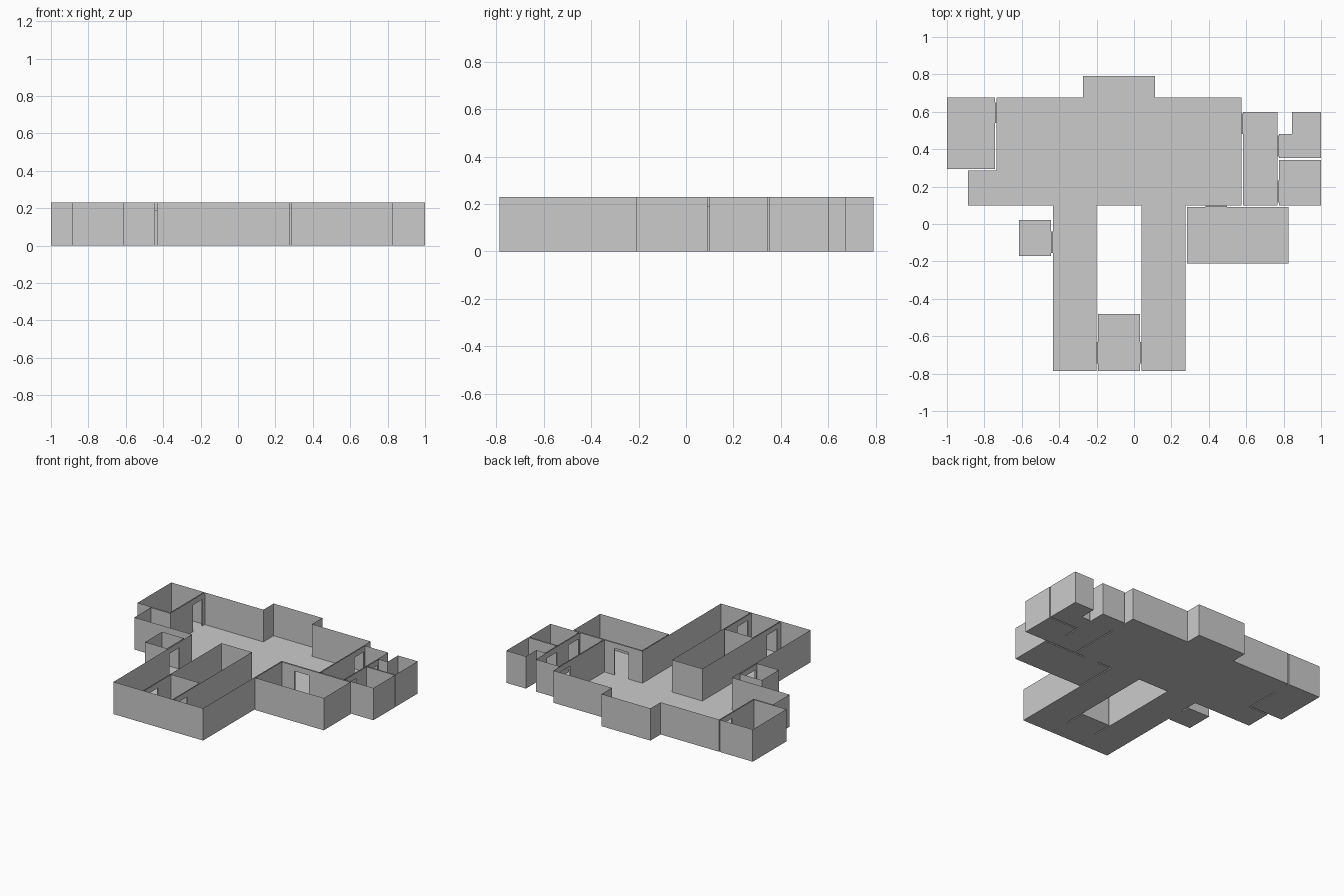
import bpy
import bmesh

cube = bpy.data.objects.get("Cube")
if cube:
    bpy.data.objects.remove(cube, do_unlink=True)

WALL, DOOR = 0.23, 0.19

grey = bpy.data.materials.new("plain_grey")
grey.use_nodes = True
grey.diffuse_color = (0.6, 0.6, 0.6, 1)
grey.node_tree.nodes["Principled BSDF"].inputs["Base Color"].default_value = (0.6, 0.6, 0.6, 1)


def finish(name, bm):
    bmesh.ops.remove_doubles(bm, verts=bm.verts, dist=0.0001)
    mesh = bpy.data.meshes.new(name)
    bm.to_mesh(mesh)
    bm.free()
    mesh.materials.append(grey)
    bpy.context.collection.objects.link(bpy.data.objects.new(name, mesh))


def face(bm, pts):
    bm.faces.new([bm.verts.new(p) for p in pts])


def wall(bm, a, b, low, high):
    """Upright panel from plan point a to b."""
    face(bm, [(*b, low), (*a, low), (*a, high), (*b, high)])


def rect(x0, x1, y0, y1):
    return [(x0, y0), (x1, y0), (x1, y1), (x0, y1)]


# Doorways: passing axis, then x and y ranges
doorways = {
    "corner_room_doorway": (0, (-0.743, -0.735), (0.54, 0.65)),
    "closet_doorway": (0, (-0.443, -0.433), (-0.155, -0.04)),
    "front_room_left_doorway": (0, (0.033, 0.04), (-0.745, -0.63)),
    "front_room_right_doorway": (0, (-0.2, -0.193), (-0.745, -0.63)),
    "passage_doorway": (0, (0.575, 0.583), (0.48, 0.59)),
    "back_room_doorway": (0, (0.767, 0.775), (0.36, 0.473)),
    "side_room_doorway": (0, (0.767, 0.775), (0.115, 0.233)),
    "wide_room_doorway": (1, (0.383, 0.497), (0.09, 0.1)),
}

# Room outlines, counter-clockwise
rooms = {
    "main_hall": [
        (-0.735, 0.675), (-0.735, 0.285), (-0.888, 0.285), (-0.888, 0.1),
        (-0.433, 0.1), (-0.433, -0.787), (-0.2, -0.787), (-0.2, 0.1),
        (0.04, 0.1), (0.04, -0.787), (0.275, -0.787), (0.275, 0.1),
        (0.575, 0.1), (0.575, 0.675), (0.113, 0.675), (0.113, 0.79),
        (-0.272, 0.79), (-0.272, 0.675)],
    "corner_room": rect(-1, -0.743, 0.295, 0.675),
    "closet": rect(-0.615, -0.443, -0.17, 0.022),
    "front_room": rect(-0.193, 0.033, -0.787, -0.48),
    "passage": rect(0.583, 0.767, 0.1, 0.6),
    "back_room": [(0.775, 0.352), (1, 0.352), (1, 0.6),
                  (0.845, 0.6), (0.845, 0.482), (0.775, 0.482)],
    "side_room": rect(0.775, 1, 0.1, 0.343),
    "wide_room": rect(0.283, 0.825, -0.21, 0.09),
}


def build_room(name, pts):
    bm = bmesh.new()
    face(bm, [(*p, 0) for p in pts])
    for a, b in zip(pts, pts[1:] + pts[:1]):
        across = 0 if a[0] == b[0] else 1
        along = 1 - across
        lo, hi = sorted((a[along], b[along]))
        cuts = []
        for axis, *spans in doorways.values():
            s, e = spans[along]
            if axis == across and a[across] in spans[across] and lo <= s and e <= hi:
                cuts.append((s, e))
        # Solid stretches between openings, with a lintel over each opening
        stops = [lo] + [v for c in sorted(cuts) for v in c] + [hi]
        for i, (s, e) in enumerate(zip(stops, stops[1:])):
            if a[along] > b[along]:
                s, e = e, s
            p, q = [0, 0], [0, 0]
            p[across] = q[across] = a[across]
            p[along], q[along] = s, e
            wall(bm, p, q, DOOR if i % 2 else 0, WALL)
    finish(name, bm)


def build_doorway(name, axis, xs, ys):
    bm = bmesh.new()
    corners = rect(*xs, *ys)
    face(bm, [(*p, 0) for p in corners])
    face(bm, [(*p, DOOR) for p in reversed(corners)])
    # Jambs on the two sides that are not passed through
    for i in ((0, 2) if axis == 0 else (1, 3)):
        wall(bm, corners[i], corners[(i + 1) % 4], 0, DOOR)
    finish(name, bm)


for name, pts in rooms.items():
    build_room(name, pts)
for name, spec in doorways.items():
    build_doorway(name, *spec)

# Strips closing the front wall between the wings and the front room
for name, x0, x1 in (("front_joint_right", -0.2, -0.193), ("front_joint_left", 0.033, 0.04)):
    bm = bmesh.new()
    wall(bm, (x0, -0.787), (x1, -0.787), 0, WALL)
    finish(name, bm)
